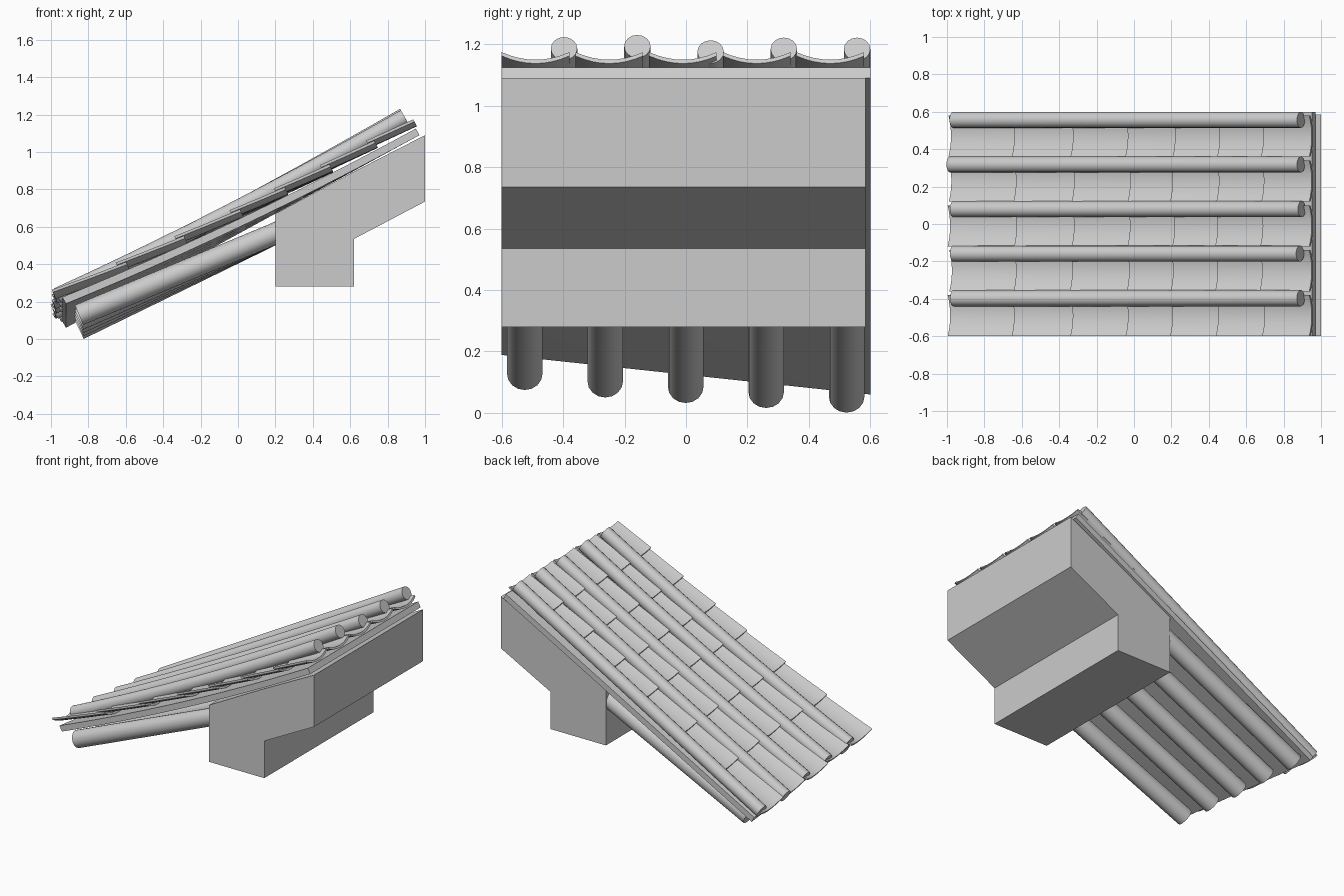
import bpy, bmesh, math, random
from mathutils import Vector

random.seed(4)
if "Cube" in bpy.data.objects:
    bpy.data.objects.remove(bpy.data.objects["Cube"])

grey = bpy.data.materials.new("plain grey")
grey.use_nodes = True
grey.diffuse_color = (0.6, 0.6, 0.6, 1)
grey.node_tree.nodes["Principled BSDF"].inputs["Base Color"].default_value = (0.6, 0.6, 0.6, 1)

SLOPE = 0.545
ANGLE = math.atan(SLOPE)


def place(u, y, h):
    """Point at run u and width y, raised h square to the roof; the eave curls up towards -y."""
    s = (0.97 - u) / 1.9
    lift = 0.13 * (0.6 - y) / 1.2 * s * abs(s)
    return Vector((u - h * math.sin(ANGLE), y,
                   1.09 + SLOPE * (u - 0.97) + lift + h * math.cos(ANGLE)))


def finish(name, bm, smooth=True):
    bmesh.ops.recalc_face_normals(bm, faces=bm.faces)
    mesh = bpy.data.meshes.new(name)
    bm.to_mesh(mesh)
    bm.free()
    mesh.materials.append(grey)
    obj = bpy.data.objects.new(name, mesh)
    bpy.context.collection.objects.link(obj)
    if smooth:
        bpy.ops.object.select_all(action="DESELECT")
        obj.select_set(True)
        bpy.context.view_layer.objects.active = obj
        bpy.ops.object.shade_smooth_by_angle(angle=math.radians(35))
    return obj


def loft(name, rings, smooth=True):
    """Skin closed rings of points and cap both ends."""
    bm = bmesh.new()
    rows = [[bm.verts.new(p) for p in ring] for ring in rings]
    n = len(rows[0])
    for a, b in zip(rows, rows[1:]):
        for i in range(n):
            j = (i + 1) % n
            bm.faces.new((a[i], a[j], b[j], b[i]))
    bm.faces.new(rows[0][::-1])
    bm.faces.new(rows[-1])
    return finish(name, bm, smooth)


def tube(name, path, radius, sides=16):
    """Round bar along a path lying in an xz plane."""
    rings = []
    for i, p in enumerate(path):
        d = (path[min(i + 1, len(path) - 1)] - path[max(i - 1, 0)]).normalized()
        side = Vector((0, 1, 0))
        up = d.cross(side).normalized()
        angles = [math.tau * k / sides for k in range(sides)]
        rings.append([p + radius * (math.cos(a) * side + math.sin(a) * up) for a in angles])
    return loft(name, rings)


def mix(a, b, t):
    return a + (b - a) * t


# Wall beam: stepped profile extruded across the width
profile = [(0.2, 0.67), (0.2, 0.28), (0.62, 0.28), (0.62, 0.535),
           (1.0, 0.735), (1.0, 1.09), (0.61, 0.89)]
loft("wall_beam", [[Vector((x, y, z)) for x, z in profile] for y in (-0.6, 0.585)], smooth=False)

# Roof board following the curled eave
STEPS = 12
rings = []
for i in range(STEPS + 1):
    u = mix(-0.92, 0.97, i / STEPS)
    ys = [mix(-0.6, 0.6, k / 4) for k in range(5)]
    rings.append([place(u, y, 0) for y in ys] + [place(u, y, 0.04) for y in reversed(ys)])
loft("roof_board", rings)

# Round rafters under the board
for i in range(5):
    y = -0.525 + 0.262 * i
    low = Vector((-0.85, y, mix(0.128, 0.053, (i / 4) ** 0.8)))
    beam = Vector((0.2, y, 0.565))
    tube("rafter_%d" % (i + 1), [low, low.lerp(beam, 0.5), beam, low.lerp(beam, 1.3)], 0.058)

# Curved pan tiles, overlapping in courses
seams = [-0.945, -0.60, -0.29, 0.01, 0.25, 0.49, 0.73, 0.98]
for column in range(5):
    centre = -0.49 + 0.24 * column
    for course in range(7):
        shift = random.uniform(-0.008, 0.008)
        start = seams[course] + shift
        end = min(seams[course + 1] + 0.04, 0.98)
        rings = []
        for t in (0, 0.5, 1):
            u = mix(start, end, t)
            base = mix(0.036, 0.048, (u + 0.95) / 1.93) + 0.02 * (1 - t)
            across = [k / 4 - 1 for k in range(9)]
            low = [place(u, centre + 0.11 * v, base + 0.028 * v * v) for v in across]
            top = [place(u, centre + 0.11 * v, base + 0.014 + 0.028 * v * v) for v in across]
            rings.append(low + top[::-1])
        loft("pan_tile_%d_%d" % (column + 1, course + 1), rings)

# Long roll tiles covering the joints
for i, bump in enumerate((0.004, 0.012, -0.008, 0.002, 0.002)):
    y = -0.397 + 0.2385 * i
    start = -0.945 if i == 3 else -0.928
    path = [place(mix(start, 0.95, k / 10), y, mix(0.078, 0.118 + bump, k / 10))
            for k in range(11)]
    tube("roll_tile_%d" % (i + 1), path, 0.043)
